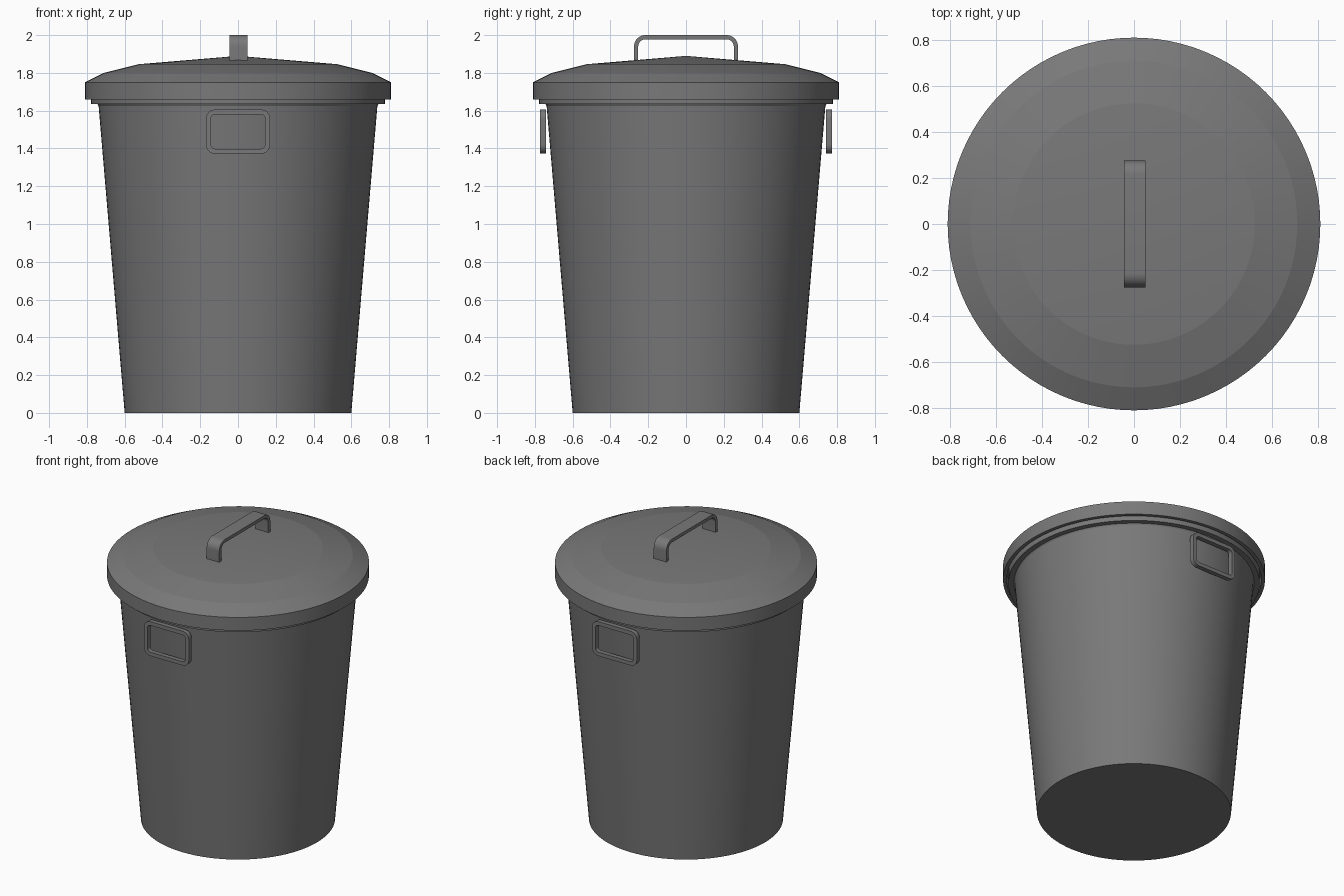
import bpy, bmesh, math

if "Cube" in bpy.data.objects:
    bpy.data.objects.remove(bpy.data.objects["Cube"])

SEGS = 96
grey = bpy.data.materials.new("dark_grey")
grey.diffuse_color = (0.19, 0.19, 0.19, 1)
grey.use_nodes = True
grey.node_tree.nodes["Principled BSDF"].inputs["Base Color"].default_value = grey.diffuse_color


def finish(bm, name, angle):
    bmesh.ops.remove_doubles(bm, verts=bm.verts, dist=1e-5)
    bmesh.ops.recalc_face_normals(bm, faces=bm.faces)
    mesh = bpy.data.meshes.new(name)
    bm.to_mesh(mesh)
    bm.free()
    mesh.materials.append(grey)
    obj = bpy.data.objects.new(name, mesh)
    bpy.context.collection.objects.link(obj)
    bpy.ops.object.select_all(action='DESELECT')
    obj.select_set(True)
    bpy.context.view_layer.objects.active = obj
    bpy.ops.object.shade_smooth_by_angle(angle=math.radians(angle))
    return obj


def lathe(name, profile, angle):
    """Revolve (radius, z) points around the z axis."""
    bm = bmesh.new()
    rings = []
    for i in range(SEGS):
        a = 2 * math.pi * i / SEGS
        rings.append([bm.verts.new((r * math.cos(a), r * math.sin(a), z)) for r, z in profile])
    for i in range(SEGS):
        p, q = rings[i], rings[(i + 1) % SEGS]
        for j in range(len(profile) - 1):
            # points on the axis make triangles
            quad = [p[j], q[j], q[j + 1], p[j + 1]]
            if profile[j][0] == 0:
                quad.pop(1)
            elif profile[j + 1][0] == 0:
                quad.pop(2)
            bm.faces.new(quad)
    return finish(bm, name, angle)


def arc(cx, cz, r, start, n=10):
    """Quarter circle, counter-clockwise from start degrees."""
    return [(cx + r * math.cos(math.radians(start + 90 * k / n)),
             cz + r * math.sin(math.radians(start + 90 * k / n))) for k in range(n + 1)]


def rounded_rect(w, z0, z1, r):
    return (arc(w - r, z1 - r, r, 0) + arc(r - w, z1 - r, r, 90)
            + arc(r - w, z0 + r, r, 180) + arc(w - r, z0 + r, r, 270))


def arch(w, z0, z1, r):
    return [(w, z0)] + arc(w - r, z1 - r, r, 0) + arc(r - w, z1 - r, r, 90) + [(-w, z0)]


def band(name, outer, inner, lo, hi, place, closed):
    """Solid strip between two outlines, extruded from lo to hi."""
    bm = bmesh.new()
    sections = [[bm.verts.new(place(u, z, d)) for (u, z), d in
                 ((o, lo), (o, hi), (i, hi), (i, lo))] for o, i in zip(outer, inner)]
    count = len(sections)
    for k in range(count if closed else count - 1):
        p, q = sections[k], sections[(k + 1) % count]
        for j in range(4):
            m = (j + 1) % 4
            bm.faces.new((p[j], q[j], q[m], p[m]))
    if not closed:
        bm.faces.new(sections[0])
        bm.faces.new(sections[-1])
    return finish(bm, name, 30)


# Hollow tapered bin with a rolled rim
lathe("bin_body", [(0, 0), (0.6, 0), (0.738, 1.625), (0.743, 1.634), (0.777, 1.634),
                   (0.777, 1.70), (0.72, 1.70), (0.715, 1.60), (0.585, 0.02), (0, 0.02)], 20)

# Stepped conical lid with a hanging lip
lathe("lid", [(0, 1.89), (0.525, 1.846), (0.71, 1.80), (0.81, 1.75), (0.81, 1.66),
              (0.787, 1.66), (0.787, 1.735), (0.70, 1.78), (0.52, 1.825), (0, 1.87)], 8)

# Strap handle on top of the lid, running front to back
band("lid_handle", arch(0.275, 1.862, 2.0, 0.06), arch(0.253, 1.862, 1.978, 0.038),
     -0.044, 0.051, lambda u, z, d: (d, u, z), False)

# Rectangular ring handles at the front and back
for side, name in ((-1, "front_handle"), (1, "back_handle")):
    band(name, rounded_rect(0.169, 1.372, 1.606, 0.048), rounded_rect(0.143, 1.398, 1.58, 0.022),
         0.741, 0.772, lambda u, z, d: (u, side * d, z), True)
